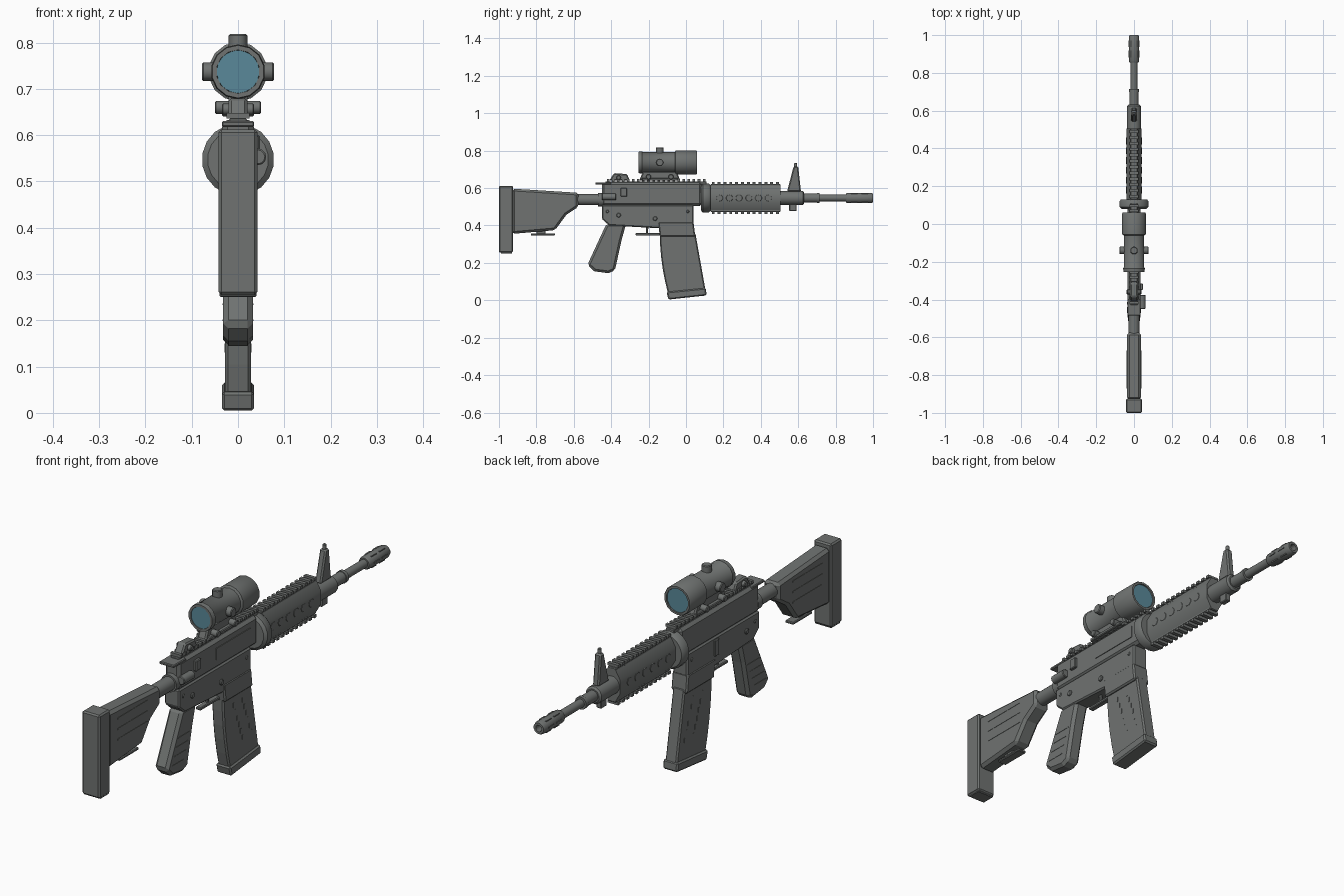
import bpy, bmesh, math
from mathutils import Matrix, Vector

if "Cube" in bpy.data.objects:
    bpy.data.objects.remove(bpy.data.objects["Cube"])


def material(name, rgb):
    mat = bpy.data.materials.new(name)
    mat.use_nodes = True
    mat.diffuse_color = (*rgb, 1)
    shader = mat.node_tree.nodes["Principled BSDF"]
    shader.inputs["Base Color"].default_value = (*rgb, 1)
    return mat


GREY = material("gunmetal grey", (.16, .17, .165))
GLASS = material("lens blue", (.1, .25, .32))

# Shared heights, half widths and edge bevels
BORE, DECK, SIGHT_LINE = .547, .63, .737
BODY, SLIM, RAIL = .035, .02, .025
SHARP, FINE, SOFT, ROUND = 0, .003, .006, .012


def finish(name, bm, mat=GREY, bevel=SHARP, smooth=False):
    bmesh.ops.recalc_face_normals(bm, faces=bm.faces)
    mesh = bpy.data.meshes.new(name)
    bm.to_mesh(mesh)
    bm.free()
    part = bpy.data.objects.new(name, mesh)
    bpy.context.collection.objects.link(part)
    mesh.materials.append(mat)
    if bevel:
        modifier = part.modifiers.new("edge bevel", "BEVEL")
        modifier.width, modifier.segments = bevel, 1
        modifier.limit_method = "ANGLE"
        modifier.angle_limit = math.radians(40)
    if smooth:
        bpy.ops.object.select_all(action="DESELECT")
        part.select_set(True)
        bpy.context.view_layer.objects.active = part
        bpy.ops.object.shade_smooth_by_angle(angle=math.radians(40))


def prism(name, profile, half, bevel=SOFT, x=0):
    """Side outline of (y, z) points, extruded across x."""
    bm = bmesh.new()
    face = bm.faces.new([bm.verts.new((x - half, y, z)) for y, z in profile])
    result = bmesh.ops.extrude_face_region(bm, geom=[face])["geom"]
    moved = [v for v in result if isinstance(v, bmesh.types.BMVert)]
    bmesh.ops.translate(bm, vec=(half * 2, 0, 0), verts=moved)
    finish(name, bm, bevel=bevel)


def box(name, back, front, low, high, half, bevel=FINE, x=0):
    outline = [(back, low), (front, low), (front, high), (back, high)]
    prism(name, outline, half, bevel, x)


def boxes(name, centres, size):
    """Many equal small blocks in one object."""
    bm = bmesh.new()
    for centre in centres:
        place = Matrix.Translation(centre) @ Matrix.Diagonal((*size, 1))
        bmesh.ops.create_cube(bm, matrix=place)
    finish(name, bm)


def rail_teeth(name, start, end, z, count):
    pitch = (end - start) / count
    centres = [(0, start + pitch * (i + .5), z) for i in range(count)]
    boxes(name, centres, (RAIL * 2, pitch / 2, ROUND))


def lathe(name, stations, z=BORE, sides=16, mat=GREY, stretch=1):
    """Rings of (y, radius) along y, closed at both ends."""
    bm = bmesh.new()
    turns = [math.tau * (i + .5) / sides for i in range(sides)]
    rings = [[bm.verts.new((r * stretch * math.cos(a), y, z + r * math.sin(a)))
              for a in turns] for y, r in stations]
    for ring, following in zip(rings, rings[1:]):
        for i in range(sides):
            bm.faces.new((ring[i - 1], ring[i], following[i], following[i - 1]))
    bm.faces.new(rings[0])
    bm.faces.new(rings[-1])
    finish(name, bm, mat, smooth=True)


def knob(name, start, end, radius):
    """Short cylinder between two points."""
    start, end = Vector(start), Vector(end)
    bm = bmesh.new()
    turn = (end - start).to_track_quat("Z", "Y").to_matrix().to_4x4()
    place = Matrix.Translation((start + end) / 2) @ turn
    bmesh.ops.create_cone(bm, cap_ends=True, segments=12, radius1=radius,
                          radius2=radius, depth=(end - start).length, matrix=place)
    finish(name, bm, bevel=FINE, smooth=True)


def cross_knob(name, y, z, half, radius):
    knob(name, (-half, y, z), (half, y, z), radius)


# Stock
box("butt_plate", -1, -.925, .255, .612, .042, SOFT)
box("butt_foot", -.99, -.93, .25, .29, .04)
prism("stock_body", [(-.93, .355), (-.7, .375), (-.64, .457), (-.575, .5),
                     (-.575, .575), (-.93, .597)], .037, ROUND)
box("stock_lever", -.83, -.7, .347, .358, SLIM)
box("stock_lever_post", -.8, -.75, .35, .38, ROUND)
boxes("stock_ribs", [(side * .037, -.77, .55 - row * .045)
                     for side in (-1, 1) for row in range(3)], (FINE, .2, SOFT))
lathe("buffer_tube", [(-.6, .03), (-.47, .03), (-.47, .037), (-.44, .037)], .538)

# Receiver
box("upper_receiver", -.45, .085, .505, DECK, BODY, ROUND)
box("upper_rail", -.43, .11, DECK - ROUND, DECK + SOFT, SLIM)
rail_teeth("upper_rail_teeth", -.43, .11, DECK + ROUND, 20)
prism("lower_receiver", [(-.45, .51), (-.45, .435), (-.41, .4), (-.14, .385),
                         (-.13, .41), (.04, .41), (.04, .51)], BODY)
prism("magazine_well", [(-.15, .42), (-.14, .34), (.05, .34), (.04, .42)], BODY + FINE)
box("ejection_port", -.2, .03, .545, .595, FINE, SHARP, BODY)
box("shell_deflector", -.35, -.315, .555, .6, ROUND, FINE, BODY)
knob("forward_assist", (.043, -.45, .553), (.043, -.375, .553), .018)
knob("magazine_release", (0, -.165, .437), (.042, -.165, .437), ROUND)
box("bolt_catch", -.17, -.14, .43, .5, SOFT, FINE, -BODY)
cross_knob("selector", -.36, .455, .041, ROUND)
for y in (-.42, .01):
    cross_knob("receiver_pin", y, .475, BODY + FINE, .008)
box("charging_handle", -.485, -.4, DECK - ROUND, DECK, BODY)
prism("rear_sight", [(-.41, .64), (-.3, .64), (-.315, .675), (-.385, .68)], SLIM)
cross_knob("rear_sight_dial", -.36, .656, BODY, ROUND)

# Grip, trigger and guard
prism("pistol_grip", [(-.425, .41), (-.46, .335), (-.527, .19), (-.49, .155),
                      (-.415, .145), (-.38, .16), (-.345, .32), (-.32, .41)], .032, ROUND)
boxes("grip_ribs", [(0, -.455 + row * .014, .2 + row * BODY) for row in range(4)],
      (.067, .08, FINE))
box("trigger_guard", -.27, -.14, .347, .36, ROUND)
prism("trigger", [(-.215, .395), (-.215, .355), (-.205, .355), (-.2, .395)], SOFT, FINE)

# Curved magazine
steps = [i / 5 for i in range(6)]
rear_edge = [(-.14 + t * t * .043, .36 - t * .32) for t in steps]
front_edge = [(.05 + t * .055, .36 - t * .31) for t in steps]
prism("magazine", rear_edge + front_edge[::-1], .028)
prism("magazine_base", [(-.104, .045), (-.094, .004), (.11, .026), (.106, .066)], BODY)
boxes("magazine_notches", [(side * .028, y + row * ROUND, .3 - row * .032)
                           for side in (-1, 1) for y in (-.07, -.01)
                           for row in range(6)], (FINE, SOFT, SLIM))

# Handguard with rails and side bosses
lathe("handguard_ring", [(.08, .066), (.09, .078), (.12, .078), (.13, .07)], sides=18)
lathe("handguard", [(.12, .076), (.505, .076)], sides=8, stretch=.58)
for label, side in (("top", 1), ("bottom", -1)):
    base = BORE + side * .068
    box(f"handguard_{label}_rail", .13, .505, base - SOFT, base + SOFT, SLIM)
    rail_teeth(f"handguard_{label}_teeth", .13, .505, base + side * ROUND, 12)
for i in range(6):
    cross_knob("handguard_boss", .18 + i * .052, BORE, .042, SLIM)

# Barrel, front sight and muzzle
lathe("front_block", [(.5, .038), (.625, .038), (.632, .03)], sides=12)
prism("front_sight", [(.54, .58), (.575, .715), (.6, .715), (.615, .58)], .015)
knob("front_sight_post", (0, .586, .7), (0, .586, .735), .008)
box("sling_mount", .552, .592, .478, .515, ROUND)
lathe("barrel", [(.5, .024), (.7, .024), (.7, .027), (.715, .027), (.715, .018),
                 (.87, .018)])
lathe("flash_hider", [(.855, .024), (.862, .028), (.99, .028), (1, .024), (1, .014),
                      (.94, .012)], sides=12)
hider_angles = [math.tau * i / 6 for i in range(6)]
boxes("flash_hider_ribs", [(math.cos(a) * .027, y, BORE + math.sin(a) * .027)
                           for a in hider_angles for y in (.9, .955)], (SOFT, BODY, SOFT))

# Scope with a lens set in each end
lathe("scope_body", [(-.235, .045), (-.255, .047), (-.255, .057), (-.235, .059),
                     (-.23, .055), (-.06, .055), (-.055, .064), (.055, .064),
                     (.06, .061), (.06, .052), (.045, .05)], SIGHT_LINE, 14)
lathe("rear_lens", [(-.252, .046), (-.23, .046)], SIGHT_LINE, 24, GLASS)
lathe("front_lens", [(.03, .051), (.055, .051)], SIGHT_LINE, 24, GLASS)
cross_knob("windage_turrets", -.14, SIGHT_LINE, .078, SLIM)
knob("elevation_turret", (0, -.14, SIGHT_LINE), (0, -.14, .818), SLIM)
prism("scope_mount", [(-.25, .64), (-.03, .64), (-.05, .69), (-.23, .69)], SLIM)
box("mount_clamp", -.235, -.045, .64, .655, BODY)
for y in (-.2, -.08):
    cross_knob("mount_screw", y, .66, .05, .014)
